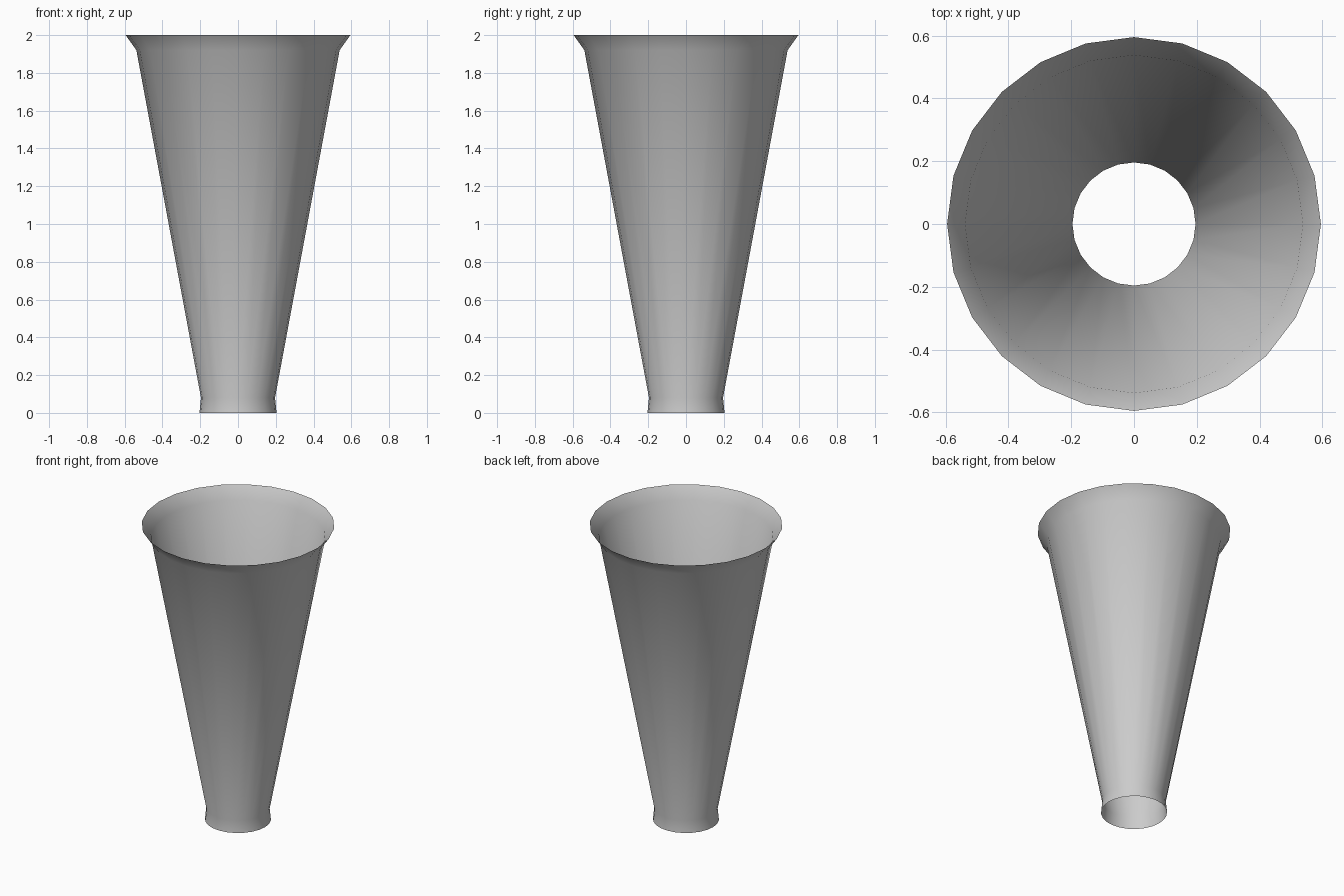
import bpy, bmesh
from math import cos, sin, tau

if "Cube" in bpy.data.objects:
    bpy.data.objects.remove(bpy.data.objects["Cube"])

SIDES = 24
# (radius, height) from the bottom collar to the flared lip
PROFILE = [(0.204, 0.0), (0.196, 0.08), (0.538, 1.92), (0.595, 2.0)]


def lathe_shell(name, profile, sides):
    """Open, single-walled surface of revolution around z."""
    bm = bmesh.new()
    rings = [[bm.verts.new((r * cos(tau * i / sides), r * sin(tau * i / sides), z))
              for i in range(sides)] for r, z in profile]
    for low, high in zip(rings, rings[1:]):
        for i in range(sides):
            j = (i + 1) % sides
            face = bm.faces.new((low[i], low[j], high[j], high[i]))
            face.smooth = True
    mesh = bpy.data.meshes.new(name)
    bm.to_mesh(mesh)
    bm.free()
    obj = bpy.data.objects.new(name, mesh)
    bpy.context.collection.objects.link(obj)
    return obj


# Tapered funnel, open at both ends
lathe_shell("funnel", PROFILE, SIDES)
